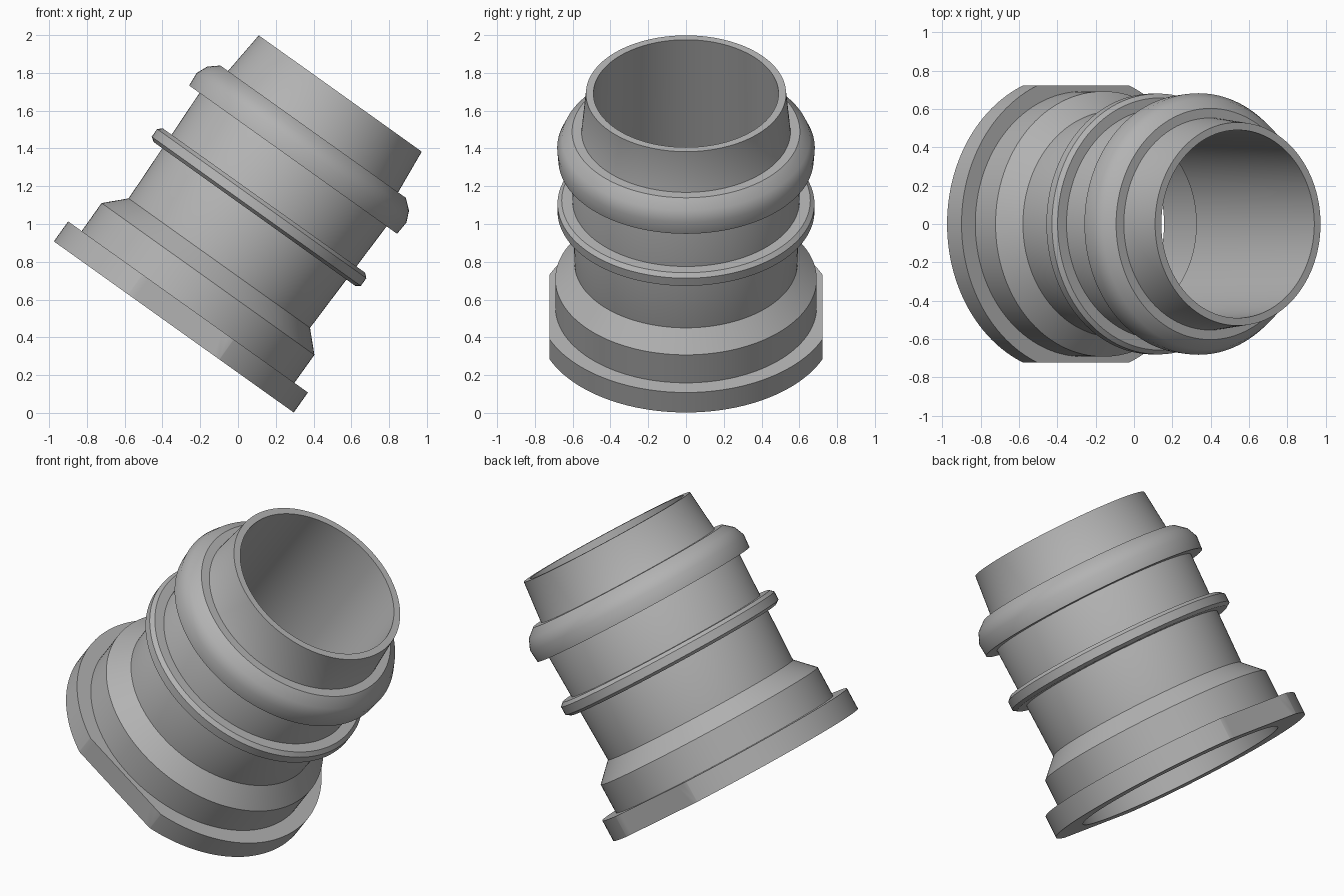
import bpy, bmesh, math
from mathutils import Vector

cube = bpy.data.objects.get("Cube")
if cube:
    bpy.data.objects.remove(cube, do_unlink=True)

TILT = math.radians(35.5)
BASE = (-0.34, 0, 0.455)
FLAT = 0.722

grey = bpy.data.materials.new("plain grey")
grey.use_nodes = True
colour = (0.45, 0.45, 0.45, 1)
grey.diffuse_color = colour
grey.node_tree.nodes["Principled BSDF"].inputs["Base Color"].default_value = colour


def lathe(name, profile, flats=False, steps=128):
    """Revolve a closed (radius, height) profile and tilt it into place."""
    bm = bmesh.new()
    verts = [bm.verts.new((r, 0, h)) for r, h in profile]
    edges = [bm.edges.new((v, verts[i - 1])) for i, v in enumerate(verts)]
    bmesh.ops.spin(bm, geom=verts + edges, cent=(0, 0, 0), axis=(0, 0, 1),
                   angle=math.tau, steps=steps, use_merge=True)
    bmesh.ops.remove_doubles(bm, verts=bm.verts, dist=0.0001)
    if flats:
        # Only the flange reaches far enough to be trimmed
        for side in (-1, 1):
            bmesh.ops.bisect_plane(bm, geom=bm.verts[:] + bm.edges[:] + bm.faces[:],
                                   plane_co=Vector((0, side * FLAT, 0)),
                                   plane_no=Vector((0, side, 0)), clear_outer=True)
            bmesh.ops.holes_fill(bm, edges=[e for e in bm.edges if e.is_boundary], sides=0)
    bmesh.ops.recalc_face_normals(bm, faces=bm.faces)
    mesh = bpy.data.meshes.new(name)
    bm.to_mesh(mesh)
    bm.free()
    mesh.materials.append(grey)
    obj = bpy.data.objects.new(name, mesh)
    bpy.context.collection.objects.link(obj)
    obj.location = BASE
    obj.rotation_euler = (0, TILT, 0)
    bpy.ops.object.select_all(action='DESELECT')
    obj.select_set(True)
    bpy.context.view_layer.objects.active = obj
    bpy.ops.object.shade_smooth_by_angle(angle=math.radians(32))
    return obj


# Hollow tube with its collar and flat-sided flange
lathe("flanged_tube", [
    (0.61, 0), (0.78, 0), (0.78, 0.13), (0.692, 0.13), (0.692, 0.312),
    (0.59, 0.415), (0.61, 1.15), (0.555, 1.25), (0.53, 1.518),
    (0.49, 1.518), (0.51, 0.43), (0.61, 0.31)], flats=True)

# Thin chamfered stop ring
lathe("stop_ring", [
    (0.58, 0.735), (0.655, 0.735), (0.68, 0.752), (0.68, 0.802),
    (0.658, 0.822), (0.58, 0.822)])

# Rounded retaining bead near the open end
lathe("retaining_bead", [
    (0.535, 1.088), (0.676, 1.088), (0.682, 1.165), (0.656, 1.225),
    (0.603, 1.27), (0.535, 1.27)])
